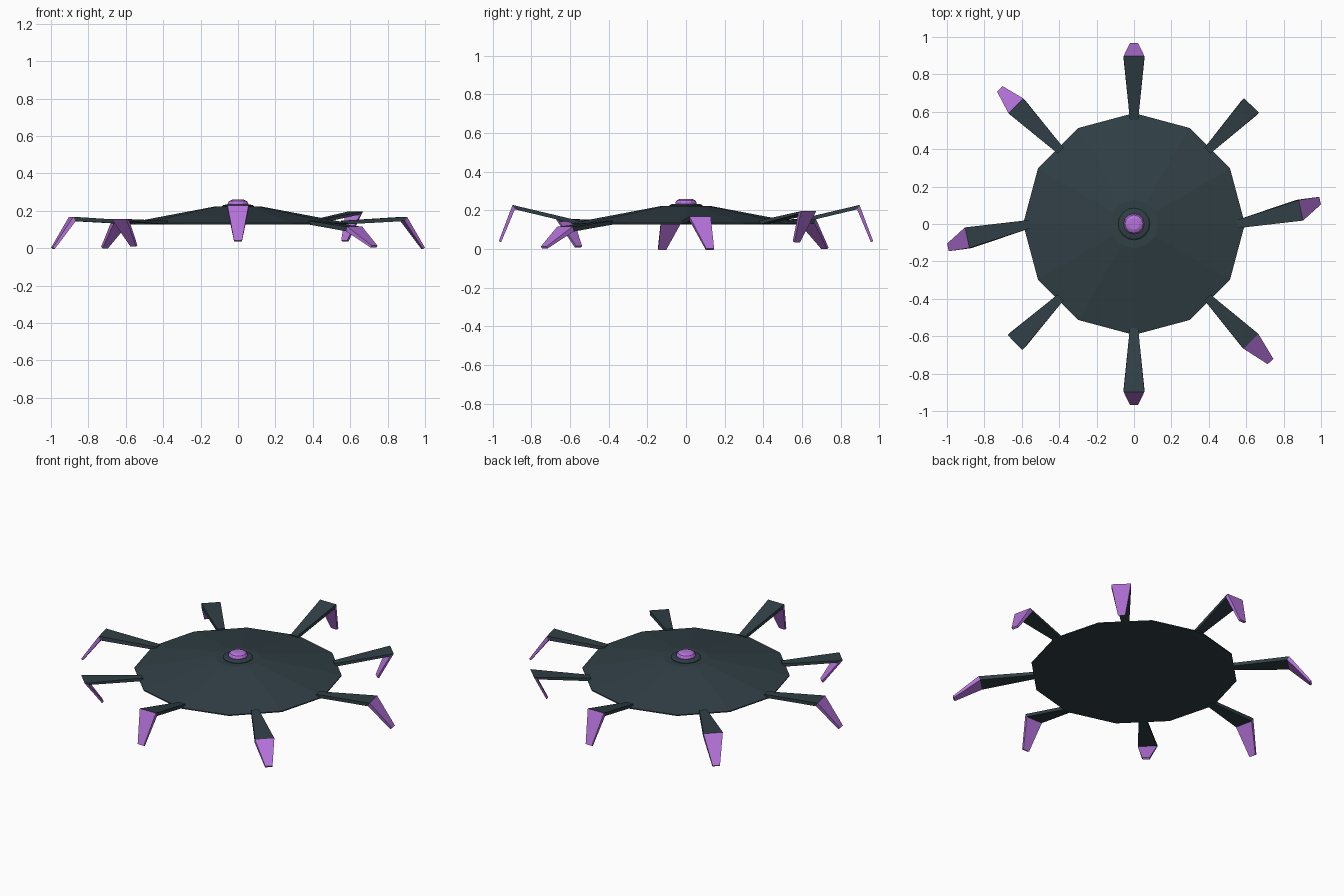
import bpy, bmesh, math
from mathutils import Vector

if "Cube" in bpy.data.objects:
    bpy.data.objects.remove(bpy.data.objects["Cube"])


def material(name, rgb):
    m = bpy.data.materials.new(name)
    m.diffuse_color = (*rgb, 1)
    m.use_nodes = True
    m.node_tree.nodes["Principled BSDF"].inputs["Base Color"].default_value = m.diffuse_color
    return m


DARK = material("dark slate", (0.030, 0.050, 0.060))
PURPLE = material("purple", (0.46, 0.17, 0.70))


def finish(name, bm, mats):
    bmesh.ops.recalc_face_normals(bm, faces=bm.faces)
    me = bpy.data.meshes.new(name)
    bm.to_mesh(me)
    bm.free()
    for m in mats:
        me.materials.append(m)
    ob = bpy.data.objects.new(name, me)
    bpy.context.collection.objects.link(ob)
    return ob


def lathe(name, profile, n, mat):
    """Closed turned solid from (radius, height) pairs, bottom to top."""
    bm = bmesh.new()
    rings = [[bm.verts.new((r * math.cos(2 * math.pi * i / n),
                            r * math.sin(2 * math.pi * i / n), z)) for i in range(n)]
             for r, z in profile]
    for a, b in zip(rings, rings[1:]):
        for i in range(n):
            j = (i + 1) % n
            bm.faces.new((a[i], a[j], b[j], b[i]))
    bm.faces.new(rings[0])
    bm.faces.new(rings[-1])
    return finish(name, bm, [mat])


# Shallow twelve-sided body with collar and dome
lathe("body_disc", [(0.593, 0.128), (0.593, 0.134), (0.13, 0.222)], 12, DARK)
lathe("dome_collar", [(0.085, 0.205), (0.085, 0.226), (0.078, 0.231), (0.06, 0.234)], 16, DARK)
lathe("dome", [(0.055, 0.225), (0.055, 0.240), (0.048, 0.252), (0.030, 0.260)], 12, PURPLE)


def leg(name, angle, knee, foot):
    """Bent tapered leg: dark upper part, purple claw."""
    a = math.radians(angle)
    root = Vector((0.555 * math.cos(a), 0.555 * math.sin(a), 0.147))
    knee, foot = Vector(knee), Vector(foot)
    up, down = (knee - root).normalized(), (foot - knee).normalized()
    side = Vector((-up.y, up.x, 0)).normalized()
    n_up, n_down = side.cross(up), side.cross(down)   # point to the inner side
    if n_up.z > 0:
        n_up.negate()
    if n_down.dot(-up) < 0:
        n_down.negate()
    mitre = (down - up).normalized()
    stations = [(root, 0.022, n_up * 0.02), (knee, 0.056, mitre * 0.026),
                (foot, 0.021, n_down * 0.013)]
    bm = bmesh.new()
    rings = [[bm.verts.new(p) for p in (c + side * w, c - side * w,
                                        c - side * w + t, c + side * w + t)]
             for c, w, t in stations]
    for k in range(2):
        for i in range(4):
            j = (i + 1) % 4
            f = bm.faces.new((rings[k][i], rings[k][j], rings[k + 1][j], rings[k + 1][i]))
            f.material_index = k
    bm.faces.new(rings[0])
    bm.faces.new(rings[2]).material_index = 1
    finish(name, bm, [DARK, PURPLE])


# Legs in opposite pairs
for s, n_front, n_side in ((1, "back_leg", "right_leg"), (-1, "front_leg", "left_leg")):
    turn = 0 if s > 0 else 180
    leg(n_front, 90 + turn, (0, 0.897 * s, 0.228), (0, 0.968 * s, 0.04))
    leg(n_side, turn, (0.892 * s, 0.073 * s, 0.168), (0.995 * s, 0.125 * s, 0.003))

# Diagonal legs, each posed differently
leg("front_right_leg", -45, (0.625, -0.627, 0.115), (0.73, -0.735, 0.014))
leg("back_left_leg", 135, (-0.632, 0.632, 0.156), (-0.717, 0.722, 0.008))
leg("back_right_leg", 45, (0.628, 0.634, 0.196), (0.575, 0.575, 0.035))
leg("front_left_leg", -135, (-0.636, -0.634, 0.156), (-0.56, -0.56, 0.008))
